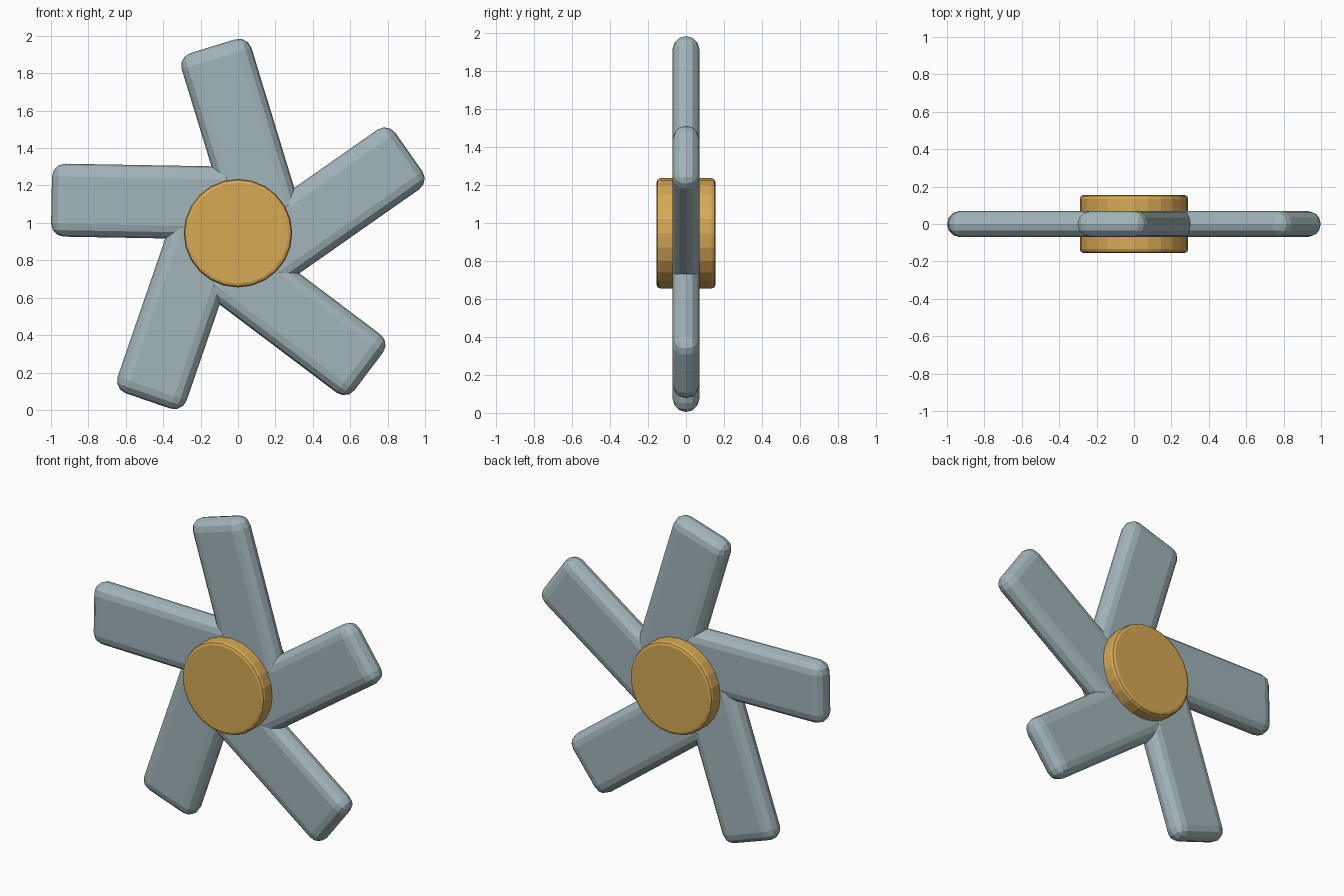
import bpy
from math import radians, cos, sin, pi
from mathutils import Matrix

if "Cube" in bpy.data.objects:
    bpy.data.objects.remove(bpy.data.objects["Cube"])

HUB_Z = 0.94
HALF_W, HALF_T, LENGTH = 0.195, 0.07, 1.0   # blade half width, half thickness, reach
OFFSET = 0.165                              # sideways shift of each blade from the axis


def material(name, colour):
    mat = bpy.data.materials.new(name)
    mat.diffuse_color = (*colour, 1)
    mat.use_nodes = True
    mat.node_tree.nodes["Principled BSDF"].inputs["Base Color"].default_value = mat.diffuse_color
    return mat


def finish(obj, name, mat, width, segments):
    obj.name = name
    obj.data.materials.append(mat)
    bev = obj.modifiers.new("rounding", 'BEVEL')
    bev.width = width
    bev.segments = segments
    bev.limit_method = 'ANGLE'
    bev.angle_limit = radians(40)


blade_mat = material("blade_grey", (0.36, 0.46, 0.49))
hub_mat = material("hub_gold", (0.68, 0.40, 0.09))

# five offset blades swept round the hub
for i in range(5):
    bpy.ops.mesh.primitive_cube_add(size=2)
    blade = bpy.context.object
    angle = radians(35 + 72 * i)
    local = (Matrix.Translation((LENGTH / 2, 0, -OFFSET))
             @ Matrix.Diagonal((LENGTH / 2, HALF_T, HALF_W, 1)))
    blade.data.transform(Matrix.Rotation(-angle, 4, 'Y') @ local)
    blade.location = (0, 0, HUB_Z)
    finish(blade, f"blade_{i + 1}", blade_mat, 0.069, 3)

# central hub drum with softened rims
bpy.ops.mesh.primitive_cylinder_add(vertices=24, radius=0.29, depth=0.31,
                                    location=(0, 0, HUB_Z + 0.005),
                                    rotation=(pi / 2, 0, 0))
finish(bpy.context.object, "hub", hub_mat, 0.02, 2)
